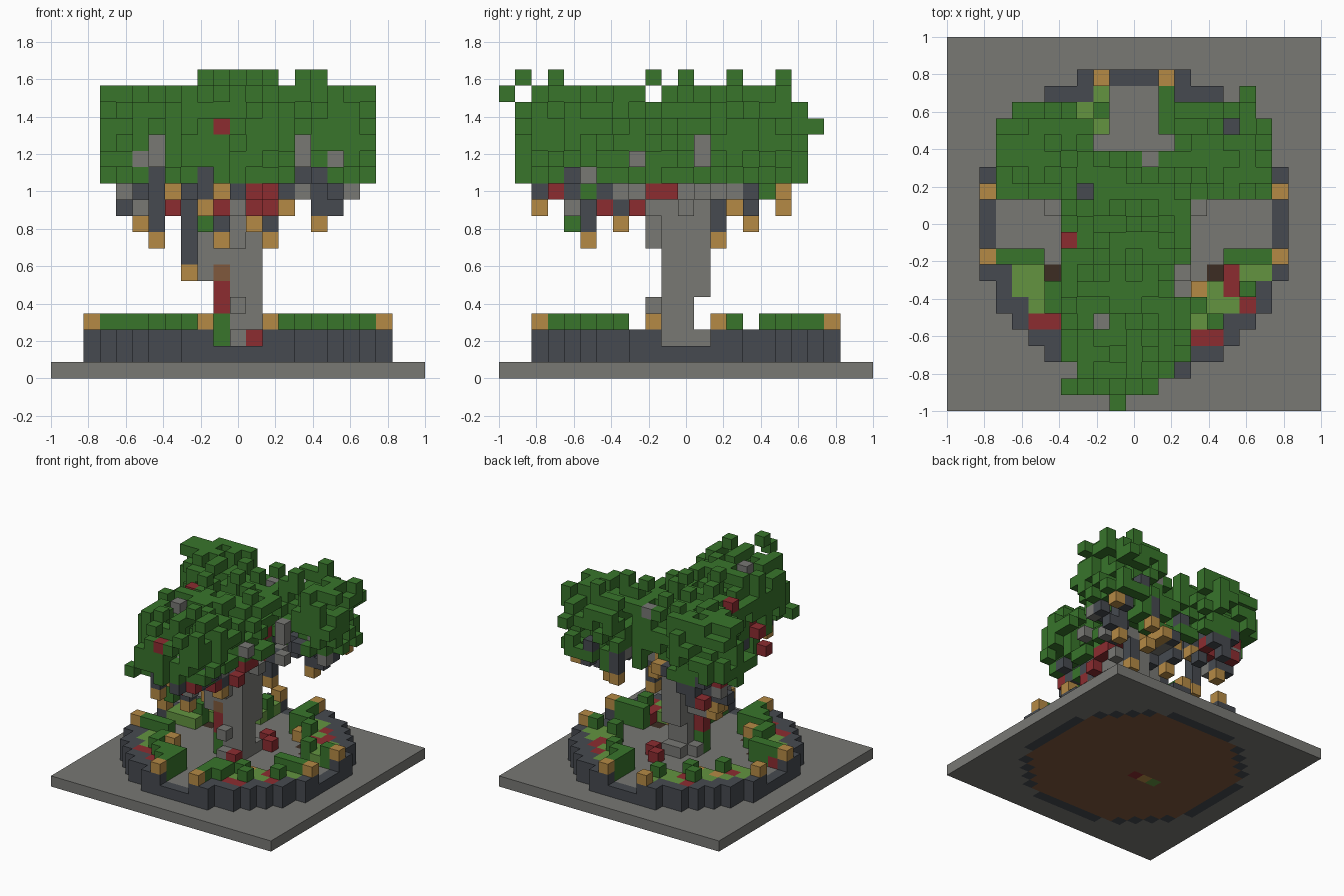
import bpy, bmesh, random
from mathutils import Vector
from math import hypot

random.seed(5)
cube = bpy.data.objects.get("Cube")
if cube:
    bpy.data.objects.remove(cube)

U = 2 / 23          # edge of one block
COLOURS = {
    "stone": "787874", "dark_stone": "464a50", "foliage": "38752b",
    "grass": "639440", "red": "8c2c30", "gold": "b58a45",
    "soil": "3c2c22", "wood": "80593c",
}
NAMES = list(COLOURS)


def linear(code):
    parts = [int(code[n:n + 2], 16) / 255 for n in (0, 2, 4)]
    return [((c + .055) / 1.055) ** 2.4 for c in parts] + [1]


MATS = []
for name, code in COLOURS.items():
    mat = bpy.data.materials.new(name)
    mat.use_nodes = True
    mat.diffuse_color = linear(code)
    mat.node_tree.nodes["Principled BSDF"].inputs["Base Color"].default_value = linear(code)
    MATS.append(mat)

cells = {}          # block position -> (part, colour), the first one placed stays


def put(part, colour, i, j, k, tall=1):
    for n in range(tall):
        cells.setdefault((i, j, k + n), (part, colour))


def line(part, colours, start, end):
    a, b = Vector(start), Vector(end)
    steps = int(max(abs(c) for c in b - a))
    for n in range(steps + 1):
        p = a.lerp(b, n / steps)
        put(part, colours[n % len(colours)], *(round(c) for c in p))


# Ground slab with the bed sunk through it, ring wall with four low entrances
for n, colour in enumerate(("red", "gold", "grass")):
    put("ground_slab", colour, -1 - n, -1, 0)
for i in range(-11, 12):
    for j in range(-11, 12):
        r, low, high = hypot(i, j), min(abs(i), abs(j)), max(abs(i), abs(j))
        colour = "wood" if r < 8.95 else "dark_stone" if r < 9.5 else "stone"
        put("ground_slab", colour, i, j, 0)
        if 8.4 <= r < 9.5:
            put("ring_wall", "dark_stone", i, j, 1, 1 if low < 2 else 2)
            if low == 2 and high == 9:
                put("wall_lantern", "gold", i, j, 3)
        elif r < 9:
            put("garden_floor", "soil" if low >= 3 and r > 5.1 else "stone", i, j, 1)

# Flowers and turf growing over the top of the wall
WALL_TOPS = {(-6, -6): "red", (7, -5): "red", (5, -7): "red", (-5, 7): "red",
             (-8, 3): "grass", (8, 3): "grass", (8, -3): "grass"}

# Planting in the four beds
for i, j in ((-8, -2), (-4, -7), (6, -4), (5, 6)):
    put("flower", "red", i, j, 2)
for i, j, k in ((-4, -4, 3), (4, -4, 2), (3, 5, 2), (-4, 4, 2), (-6, 4, 2)):
    put("bed_lantern", "gold", i, j, k)
    put("bush", "foliage", i, j, 2)
for i in range(-8, 9):
    for j in range(-8, 9):
        low, r = min(abs(i), abs(j)), hypot(i, j)
        if low < 2 or not 6 <= r < 8.4:
            continue
        pick = random.random()
        if pick < .06:
            put("flower", "red", i, j, 2)
        elif pick < .42 or (low == 2 and j < 0):
            put("bush", "foliage", i, j, 2, 2)
        else:
            put("lawn", "grass", i, j, 2)

# Trunk, roots and side growth
put("trunk_banner", "red", -1, -1, 4, 2)
put("trunk_knot", "wood", -1, -1, 6)
put("trunk_vine", "foliage", -1, -1, 2, 2)
for i, j in ((1, -2), (2, 2), (1, 3)):
    put("root_flower", "red", i, j, 2)
put("root", "stone", 0, -2, 4)
for i, j in ((-1, 0), (0, 1), (1, 1), (0, -2)):
    put("root", "stone", i, j, 2)
for i in (0, 1):
    for j in (-1, 0):
        put("trunk", "stone", i, j, 2, 11)
    put("trunk", "stone", i, 1, 5, 7)
for i in (-2, -1):
    for j in (-1, 0):
        put("trunk", "stone", i, j, 6, 4)
put("trunk", "stone", 0, -2, 8, 2)

# Branches rising to the three crowns
for end in ((5, 4, 13), (-5, 4, 13), (-1, -7, 13)):
    for shift in (0, 1):
        line("branch", ("stone", "dark_stone")[shift:] + ("stone",),
             (shift, -shift, 9), (end[0] + shift, end[1] - shift, end[2]))

# Lanterns on hanging chains
HANGING = ((-3, 0, 6), (-1, -6, 8), (-5, 2, 8), (2, 2, 8), (-6, 4, 9), (5, 4, 9),
           (1, -4, 9), (-2, -9, 10), (0, 0, 10), (3, 6, 10), (-2, 2, 9))
for i, j, k in HANGING:
    put("hanging_lantern", "gold", i, j, k)
    put("lantern_chain", "dark_stone", i, j, k + 1, 12 - k)
put("hanging_vine", "foliage", -2, -7, 9, 3)

# Blossoms and bare wood showing through the leaves
for i, j, k in ((-1, -10, 15), (-4, -5, 12), (-3, -5, 12), (-6, 4, 11), (5, 4, 13),
                (2, -3, 10), (-4, -6, 10), (-4, -1, 16), (-3, 1, 11), (2, 1, 11)):
    put("blossom", "red", i, j, k)
for i, j, k, tall in ((-5, 1, 13, 2), (-6, 2, 13, 1), (3, -3, 13, 1), (1, 4, 16, 1),
                      (4, 1, 13, 2), (-2, -6, 17, 1)):
    put("bare_wood", "stone", i, j, k, tall)

# Crown made of rounded lobes: centre and radii
LOBES = ((-.8, -6.2, 14.4, 3.8, 4.4, 3.4), (5.4, 4.4, 14.4, 3.2, 3.1, 3.3),
         (-5.4, 4.4, 14.4, 3.2, 3.1, 3.3), (0, 3.2, 14.2, 4, 1.7, 2.9),
         (-.3, -.3, 14.2, 4, 3, 2.9))


def lobe_value(i, j, k):
    return min((abs(i - x) / rx) ** 3 + (abs(j - y) / ry) ** 3 + (abs(k - z) / rz) ** 3
               for x, y, z, rx, ry, rz in LOBES)


for i, j in ((-2, -2), (-1, -10), (0, 0), (1, -8), (2, 3), (4, 3), (5, 6)):
    put("crown", "foliage", i, j, 18)
for i, j, k in ((-1, -11, 17), (-6, 3, 17), (7, 8, 15), (-4, -10, 12)):
    put("crown", "foliage", i, j, k)
ACCENTS = ("stone", "dark_stone", "dark_stone", "red", "gold")
for i in range(-9, 10):
    for j in range(-11, 9):
        # Loose leaf blocks with gaps between them
        for k in range(12, 18):
            if lobe_value(i, j, k) < .85 + random.random() * .35 and random.random() < .6:
                accent = k < 14 and random.random() < .1
                put("crown", random.choice(ACCENTS) if accent else "foliage", i, j, k)
        # Mixed twigs under the leaves
        flat = lobe_value(i, j, 14.3)
        for k, reach, density in ((11, .4, .5), (10, .15, .35)):
            if flat < reach and random.random() < density:
                put("crown_underside", random.choice(ACCENTS + ("foliage",)), i, j, k)

# Turn every part's blocks into a mesh, leaving out faces between blocks
AXES = [Vector(v) for v in ((1, 0, 0), (0, 1, 0), (0, 0, 1))]
for part in sorted({p for p, c in cells.values()}):
    bm = bmesh.new()
    for pos, (owner, colour) in cells.items():
        if owner != part:
            continue
        centre = Vector(pos) + Vector((0, 0, .5))
        for a in range(3):
            for sign in (1, -1):
                normal = AXES[a] * sign
                if tuple(int(c) for c in Vector(pos) + normal) in cells:
                    continue
                s, t = AXES[(a + 1) % 3] / 2, AXES[(a + 2) % 3] / 2 * sign
                mid = centre + normal / 2
                quad = (mid - s - t, mid + s - t, mid + s + t, mid - s + t)
                face = bm.faces.new([bm.verts.new(v * U) for v in quad])
                top_of_wall = part == "ring_wall" and normal.z > 0
                shade = WALL_TOPS.get(pos[:2], colour) if top_of_wall else colour
                face.material_index = NAMES.index(shade)
    if part == "ground_slab":
        bmesh.ops.remove_doubles(bm, verts=bm.verts[:], dist=U / 100)
        bmesh.ops.dissolve_limit(bm, angle_limit=.01, verts=bm.verts[:], edges=bm.edges[:],
                                 delimit={"MATERIAL"})
    mesh = bpy.data.meshes.new(part)
    bm.to_mesh(mesh)
    bm.free()
    for mat in MATS:
        mesh.materials.append(mat)
    bpy.context.collection.objects.link(bpy.data.objects.new(part, mesh))
